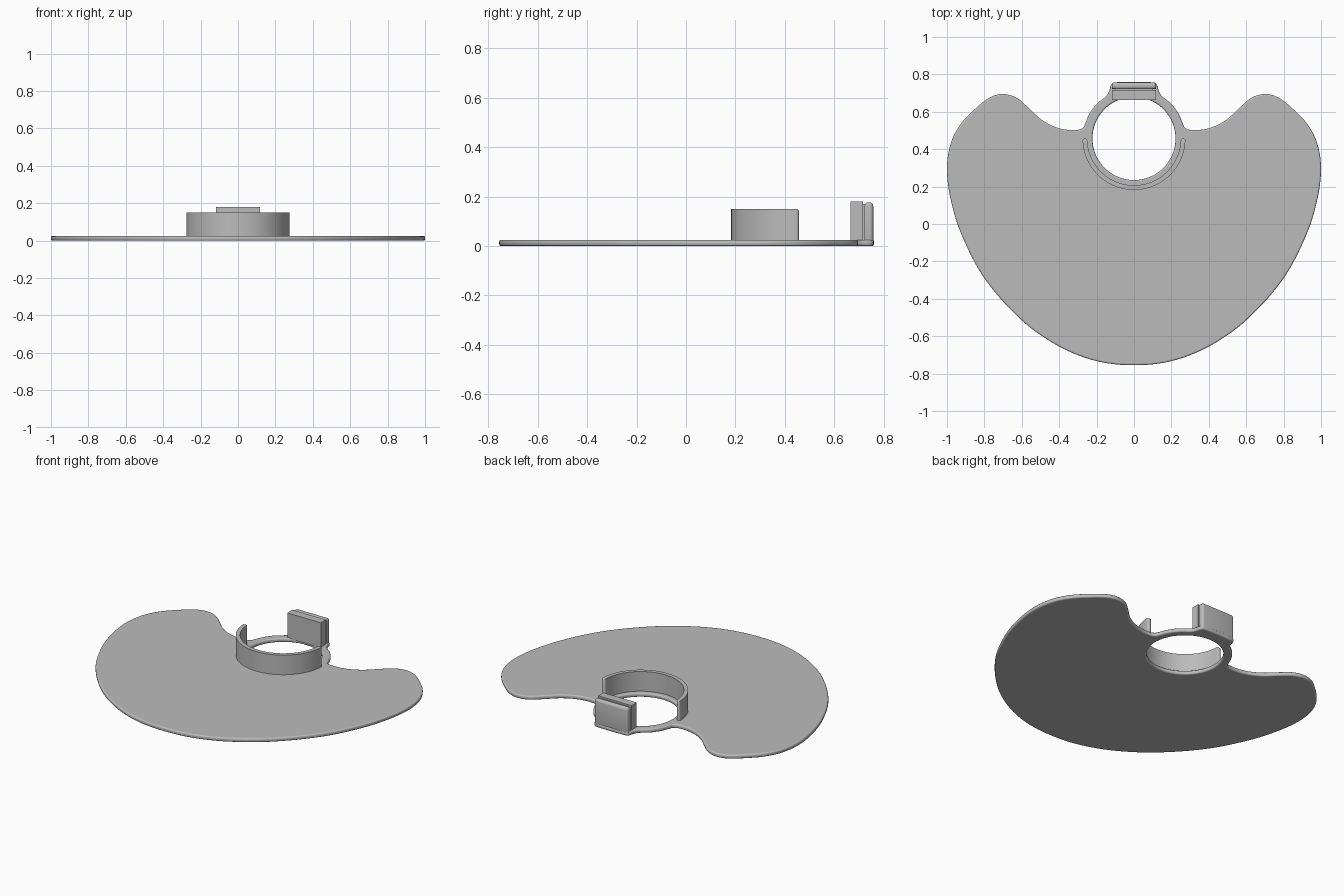
import bpy, bmesh, math
from mathutils import Vector

if "Cube" in bpy.data.objects:
    bpy.data.objects.remove(bpy.data.objects["Cube"])

HOLE_Y, HOLE_R, THICK = 0.457, 0.222, 0.025

grey = bpy.data.materials.new("plain grey")
grey.diffuse_color = (0.5, 0.5, 0.5, 1)
grey.use_nodes = True
grey.node_tree.nodes["Principled BSDF"].inputs["Base Color"].default_value = grey.diffuse_color


def finish(ob, angle=35):
    ob.data.materials.clear()
    ob.data.materials.append(grey)
    bpy.ops.object.select_all(action='DESELECT')
    ob.select_set(True)
    bpy.context.view_layer.objects.active = ob
    bpy.ops.object.shade_smooth_by_angle(angle=math.radians(angle))


def new_object(name, bm):
    bmesh.ops.recalc_face_normals(bm, faces=bm.faces)
    me = bpy.data.meshes.new(name)
    bm.to_mesh(me)
    bm.free()
    ob = bpy.data.objects.new(name, me)
    bpy.context.collection.objects.link(ob)
    return ob


def smooth_loop(pts, steps=6):
    """Closed Catmull-Rom curve through the points."""
    out, n = [], len(pts)
    for i in range(n):
        a, b, c, d = (Vector(pts[(i + k) % n]) for k in (-1, 0, 1, 2))
        # tangents scaled to the segment so uneven spacing stays smooth
        ln = (c - b).length
        t0 = (c - a).normalized() * ln
        t1 = (d - b).normalized() * ln
        for s in range(steps):
            t = s / steps
            out.append(b * (2*t**3 - 3*t**2 + 1) + t0 * (t**3 - 2*t**2 + t)
                       + c * (3*t**2 - 2*t**3) + t1 * (t**3 - t**2))
    return out


# Plate: mirrored outline with a round hole and rounded rims
half = [(0.2, -0.733), (0.4, -0.655), (0.6, -0.515), (0.8, -0.29), (0.925, -0.05),
        (0.982, 0.14), (1.0, 0.3), (0.98, 0.43), (0.93, 0.53), (0.85, 0.615),
        (0.77, 0.677), (0.7, 0.695), (0.63, 0.676), (0.57, 0.627), (0.5, 0.562),
        (0.43, 0.522), (0.36, 0.504), (0.295, 0.504), (0.271, 0.516), (0.26, 0.54),
        (0.238, 0.59), (0.2, 0.642), (0.15, 0.683), (0.133, 0.71), (0.124, 0.742),
        (0.107, 0.757)]
outline = [(0, -0.755)] + half + [(-x, y) for x, y in reversed(half)]
hole = [(HOLE_R * math.cos(math.tau * i / 96), HOLE_Y + HOLE_R * math.sin(math.tau * i / 96))
        for i in range(96)]
rim = 0.008
cu = bpy.data.curves.new("plate", 'CURVE')
cu.dimensions, cu.fill_mode = '2D', 'BOTH'
cu.extrude, cu.bevel_depth, cu.offset, cu.bevel_resolution = THICK / 2 - rim, rim, -rim, 2
for loop in (smooth_loop(outline), hole):
    sp = cu.splines.new('POLY')
    sp.points.add(len(loop) - 1)
    for p, q in zip(sp.points, loop):
        p.co = (q[0], q[1], 0, 1)
    sp.use_cyclic_u = True
plate = bpy.data.objects.new("plate", cu)
bpy.context.collection.objects.link(plate)
plate.location.z = THICK / 2
bpy.context.view_layer.objects.active = plate
plate.select_set(True)
bpy.ops.object.convert(target='MESH')
finish(bpy.context.view_layer.objects.active, 50)

# Collar: half ring wall lofted along the front of the hole, with rounded ends
mid_r, half_w, top, base = 0.2625, 0.0125, 0.15, 0.015
end = half_w / mid_r
caps = [0.0, 0.12, 0.35, 0.65, 1.0]
angles = ([math.pi + end * c for c in caps]
          + [math.pi + end + (math.pi - 2 * end) * i / 64 for i in range(1, 64)]
          + [math.tau - end * c for c in reversed(caps)])
bm = bmesh.new()
rings = []
for a in angles:
    d = min(1, min(a - math.pi, math.tau - a) / end)
    k = max(0.15, math.sqrt(max(0, 1 - (1 - d) ** 2)))
    zt = top - half_w * (1 - k)
    rings.append([bm.verts.new((r * math.cos(a), HOLE_Y + r * math.sin(a), z))
                  for r, z in ((mid_r - half_w * k, base), (mid_r + half_w * k, base),
                               (mid_r + half_w * k, zt), (mid_r - half_w * k, zt))])
for p, q in zip(rings, rings[1:]):
    for i in range(4):
        j = (i + 1) % 4
        bm.faces.new((p[i], p[j], q[j], q[i]))
bm.faces.new(rings[0])
bm.faces.new(rings[-1])
finish(new_object("collar", bm))


def block(name, hx, y0, y1, z0, z1, bevel=0):
    """Box, optionally with its rear edges rounded."""
    bm = bmesh.new()
    bmesh.ops.create_cube(bm, size=1)
    for v in bm.verts:
        v.co = (v.co.x * 2 * hx, (y0 + y1) / 2 + v.co.y * (y1 - y0),
                (z0 + z1) / 2 + v.co.z * (z1 - z0))
    if bevel:
        edges = [e for e in bm.edges if max(v.co.y for v in e.verts) > y1 - 1e-4
                 or all(v.co.z > z1 - 1e-4 for v in e.verts)]
        bmesh.ops.bevel(bm, geom=edges, offset=bevel, segments=4, profile=0.5,
                        affect='EDGES')
    finish(new_object(name, bm))


# Clip: flat front pad, narrow web and rounded back plate
block("clip_pad", 0.118, 0.664, 0.716, 0.02, 0.18)
block("clip_web", 0.1, 0.71, 0.73, 0.015, 0.17)
block("clip_back", 0.118, 0.722, 0.757, 0.004, 0.176, 0.014)
